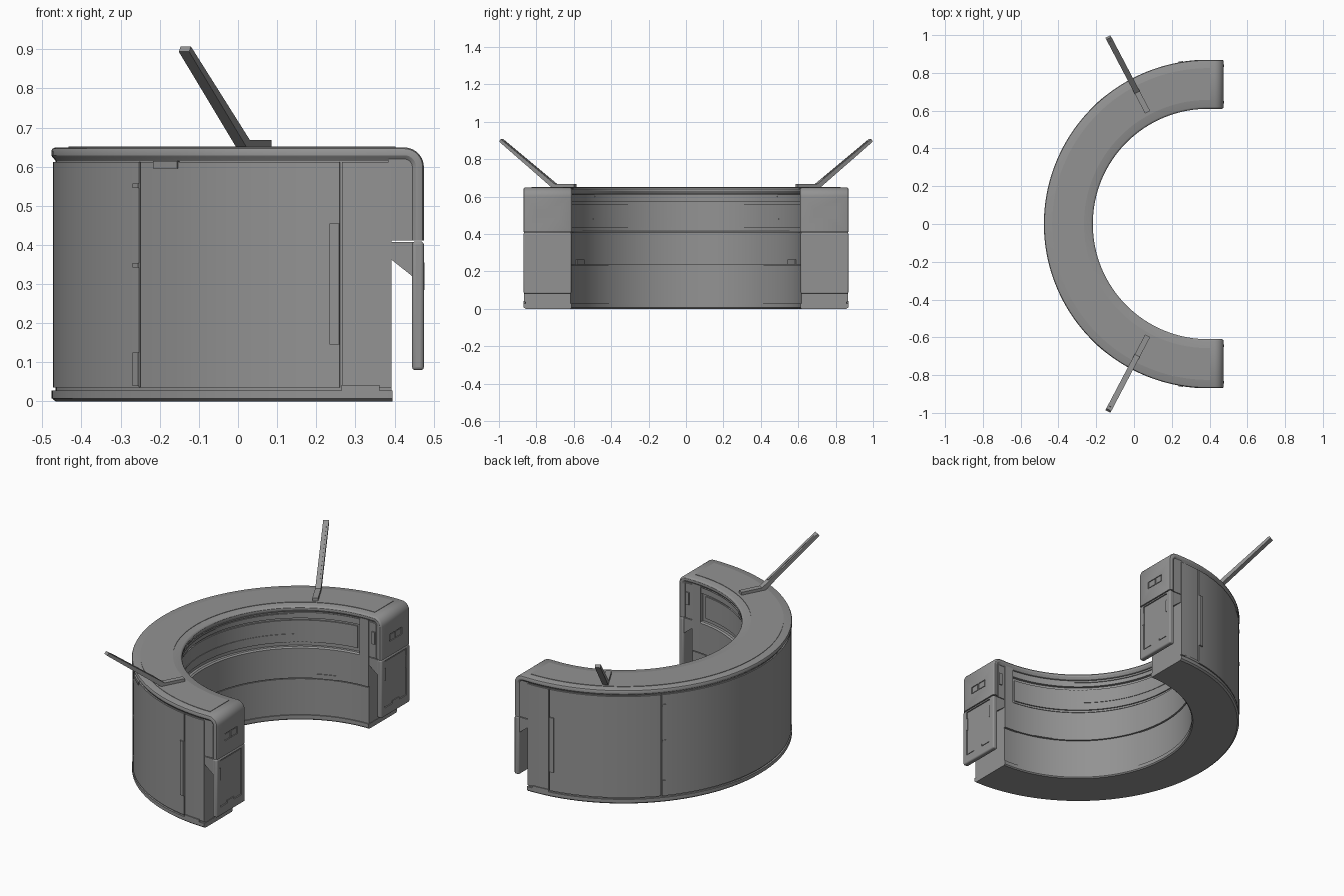
import bpy, bmesh
from math import sin, cos, radians, pi, hypot

if "Cube" in bpy.data.objects:
    bpy.data.objects.remove(bpy.data.objects["Cube"])

CX = 0.392          # centre of the half ring in x
GREY = bpy.data.materials.new("dark_grey")
GREY.diffuse_color = (0.29, 0.29, 0.29, 1)
GREY.use_nodes = True
GREY.node_tree.nodes["Principled BSDF"].inputs["Base Color"].default_value = GREY.diffuse_color


def loft(name, rings, bevel=0.0, mirror=False, cutters=(), helper=False):
    """Skin closed rings of equal length, cap both ends."""
    bm = bmesh.new()
    vs = [[bm.verts.new(p) for p in r] for r in rings]
    n = len(rings[0])
    for a, b in zip(vs, vs[1:]):
        for i in range(n):
            j = (i + 1) % n
            bm.faces.new((a[i], a[j], b[j], b[i]))
    bm.faces.new(vs[0])
    bm.faces.new(vs[-1][::-1])
    bmesh.ops.recalc_face_normals(bm, faces=bm.faces)
    me = bpy.data.meshes.new(name)
    bm.to_mesh(me)
    bm.free()
    me.materials.append(GREY)
    ob = bpy.data.objects.new(name, me)
    bpy.context.collection.objects.link(ob)
    if helper:
        ob.hide_render = True
        ob.hide_set(True)
        return ob
    bpy.ops.object.select_all(action='DESELECT')
    ob.select_set(True)
    bpy.context.view_layer.objects.active = ob
    bpy.ops.object.shade_smooth_by_angle(angle=radians(30))
    if bevel:
        m = ob.modifiers.new("bevel", 'BEVEL')
        m.width, m.segments, m.limit_method = bevel, 3, 'ANGLE'
    for c in cutters:
        m = ob.modifiers.new("cut", 'BOOLEAN')
        m.operation, m.object, m.solver = 'DIFFERENCE', c, 'EXACT'
    if mirror:
        m = ob.modifiers.new("mirror", 'MIRROR')
        m.use_axis = (False, True, False)
        m.use_mirror_merge = False
    return ob


def ring_stations(prof, a0, a1):
    n = max(2, int((a1 - a0) / 2))
    angles = [radians(a0 + (a1 - a0) * i / n) for i in range(n + 1)]
    return [[(CX + r * cos(a), r * sin(a), z) for r, z in prof] for a in angles]


def sweep(name, prof, a0=90, a1=270, ext=0.0, **kw):
    """Sweep an (r, z) profile round the ring, with straight ends of length ext."""
    rings = ring_stations(prof, a0, a1)
    if ext:
        rings = [[(CX + ext, r, z) for r, z in prof]] + rings + [[(CX + ext, -r, z) for r, z in prof]]
    return loft(name, rings, **kw)


def rect(r0, r1, z0, z1):
    return [(r0, z0), (r1, z0), (r1, z1), (r0, z1)]


def prism(name, prof, y0, y1, **kw):
    """Extrude an (x, z) profile along y."""
    return loft(name, [[(x, y, z) for x, z in prof] for y in (y0, y1)], **kw)


def box(name, x0, x1, y0, y1, z0, z1, **kw):
    return prism(name, rect(x0, x1, z0, z1), y0, y1, **kw)


# --- ring body -------------------------------------------------------------
sweep("base_plinth", [(0.612, 0.006), (0.618, 0), (0.858, 0), (0.868, 0.008),
                      (0.868, 0.028), (0.612, 0.028)], ext=0.003)
sweep("body_core", rect(0.637, 0.858, 0.02, 0.62))
sweep("inner_lower_wall", rect(0.618, 0.645, 0.02, 0.232))
sweep("inner_middle_wall", [(0.614, 0.238), (0.645, 0.238), (0.645, 0.415),
                            (0.622, 0.415), (0.614, 0.408)])
sweep("inner_wall_seam", rect(0.624, 0.645, 0.225, 0.245))
sweep("inner_upper_rail", rect(0.622, 0.645, 0.575, 0.62))
sweep("inner_end_post", rect(0.614, 0.645, 0.40, 0.62), 90, 95, mirror=True)
sweep("inner_display_panel", rect(0.630, 0.640, 0.435, 0.56), 97, 263)
sweep("inner_panel_strip", rect(0.627, 0.640, 0.478, 0.483), 128, 232)
sweep("inner_light_strip", rect(0.617, 0.640, 0.598, 0.604), 128, 232)
sweep("inner_tray", rect(0.610, 0.640, 0.238, 0.264), 107, 117, mirror=True)

# --- outer panels ----------------------------------------------------------
sweep("outer_middle_panel", rect(0.85, 0.865, 0.036, 0.612), 138.2, 221.8)
sweep("outer_door", rect(0.85, 0.866, 0.036, 0.612), 98.8, 137.8, mirror=True)
sweep("outer_end_panel", rect(0.85, 0.865, 0.036, 0.612), 90, 98.4, mirror=True)
sweep("door_handle", rect(0.86, 0.873, 0.145, 0.455), 98.8, 100.4, mirror=True)
sweep("door_handle_foot", rect(0.86, 0.870, 0.028, 0.042), 92, 98.4, mirror=True)
for z0, z1 in ((0.545, 0.557), (0.342, 0.354), (0.04, 0.125)):
    sweep("door_hinge", rect(0.86, 0.869, z0, z1), 138.2, 139.6, mirror=True)
sweep("door_latch", rect(0.86, 0.870, 0.595, 0.614), 129, 134.5, mirror=True)

# --- counter top, running over the rounded ends and down as a waterfall -----
TOP, R = 0.649, 0.05
COUNTER = [(0.616, 0.611), (0.856, 0.611), (0.858, 0.615), (0.866, 0.624), (0.869, 0.629),
           (0.869, 0.640), (0.866, 0.646), (0.860, 0.649), (0.620, 0.649), (0.614, 0.646),
           (0.610, 0.640), (0.610, 0.629), (0.613, 0.624), (0.619, 0.615)]


def waterfall(side):
    bend = [pi / 2 * i / 10 for i in range(11)]
    rings = [[(0.425 + (R - TOP + z) * sin(t), side * r, TOP - R + (R - TOP + z) * cos(t))
              for r, z in COUNTER] for t in bend]
    return rings + [[(0.475 - TOP + z, side * r, 0.411) for r, z in COUNTER]]


button_cut = [box("button_cutter", 0.470, 0.49, y, y + 0.054, 0.492, 0.533, helper=True)
              for y in (0.685, 0.743, -0.739, -0.797)]
loft("counter_top", waterfall(1)[::-1] + ring_stations(COUNTER, 90, 270) + waterfall(-1),
     cutters=button_cut)
sweep("counter_inlay", rect(0.657, 0.825, 0.640, 0.6515), ext=0.01)

# --- end panels ------------------------------------------------------------
box("end_block", 0.385, 0.455, 0.618, 0.862, 0.411, 0.62, mirror=True)
for y in (0.69, 0.748):
    box("end_button", 0.465, 0.473, y, y + 0.044, 0.497, 0.528, mirror=True)
box("inner_side_switch", 0.412, 0.432, 0.612, 0.62, 0.49, 0.56, mirror=True)

door_cut = box("door_cutter", 0.468, 0.49, 0.645, 0.838, 0.13, 0.396, helper=True)
box("end_door", 0.445, 0.475, 0.613, 0.868, 0.08, 0.409, bevel=0.008,
    mirror=True, cutters=[door_cut])
box("end_door_inset", 0.46, 0.471, 0.651, 0.832, 0.136, 0.390, mirror=True)
box("end_door_tab", 0.465, 0.475, 0.713, 0.775, 0.13, 0.145, mirror=True)
for y in (0.638, 0.832):
    box("end_door_grip", 0.465, 0.476, y, y + 0.012, 0.285, 0.355, mirror=True)
prism("end_bracket", [(0.385, 0.365), (0.395, 0.36), (0.448, 0.318), (0.448, 0.407), (0.385, 0.407)],
      0.618, 0.862, mirror=True)

# --- raised arms -----------------------------------------------------------
D = hypot(0.21, 0.40)
DX, DY = -0.21 / D, 0.40 / D


def arm(name, prof, half):
    rings = [[(0.072 + DX * u - DY * w, 0.592 + DY * u + DX * w, z) for u, z in prof]
             for w in (-half, half)]
    return loft(name, rings, mirror=True)


arm("arm", [(0, 0.645), (0.13, 0.645), (0.452, 0.894), (0.442, 0.907), (0.118, 0.668), (0, 0.668)], 0.015)
arm("arm_light_strip", [(0.16, 0.6975), (0.425, 0.893), (0.423, 0.8965), (0.158, 0.701)], 0.005)
